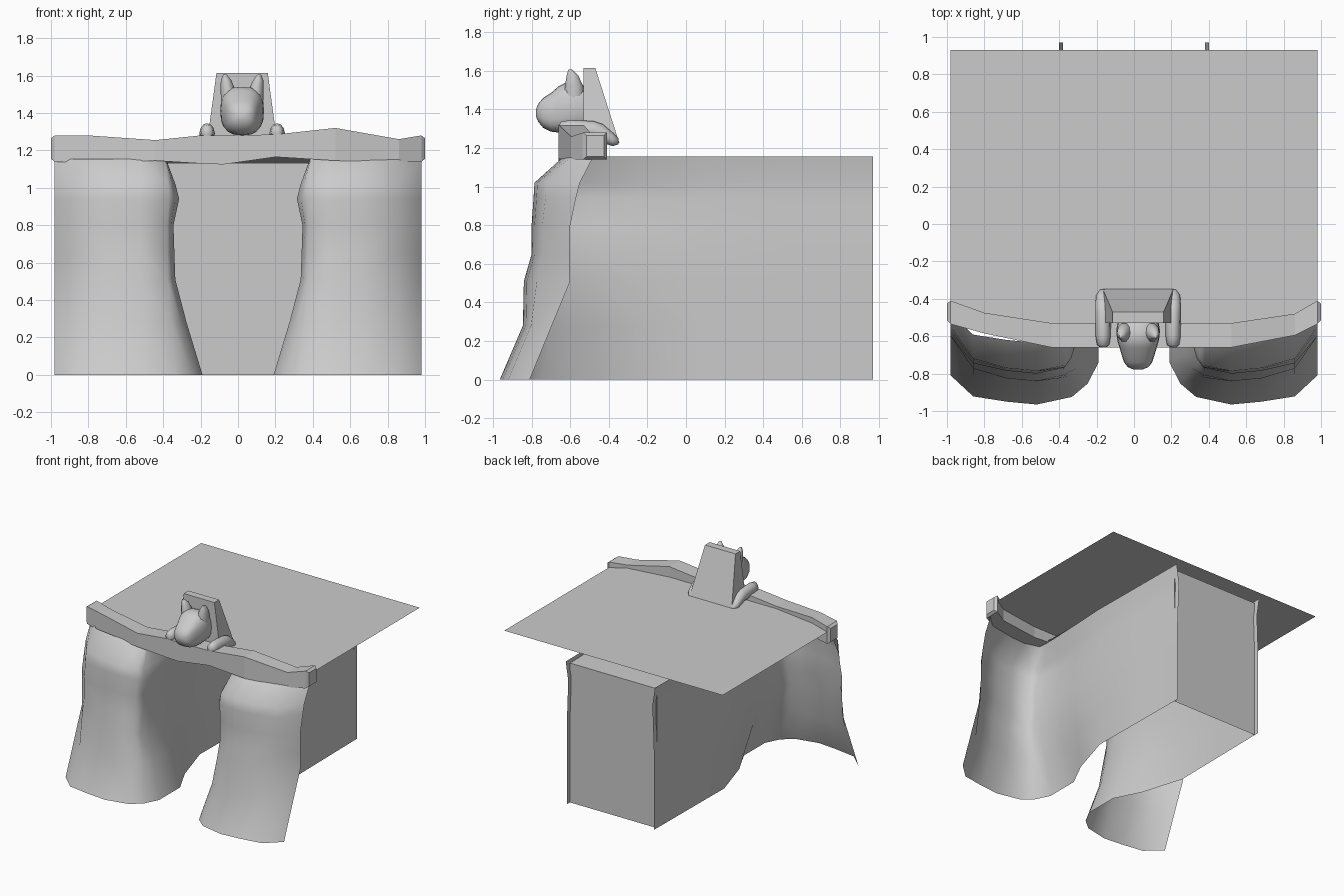
import bpy, bmesh, math
from mathutils import Vector

if "Cube" in bpy.data.objects:
    bpy.data.objects.remove(bpy.data.objects["Cube"])

CX = 0.022  # the statue sits slightly right of centre


def make(name, verts, faces, smooth=None):
    me = bpy.data.meshes.new(name)
    me.from_pydata([Vector(v) for v in verts], [], faces)
    bm = bmesh.new()
    bm.from_mesh(me)
    bmesh.ops.recalc_face_normals(bm, faces=bm.faces)
    bm.to_mesh(me)
    bm.free()
    ob = bpy.data.objects.new(name, me)
    bpy.context.collection.objects.link(ob)
    if smooth:
        bpy.context.view_layer.objects.active = ob
        ob.select_set(True)
        bpy.ops.object.shade_smooth_by_angle(angle=math.radians(smooth))
        ob.select_set(False)
    return ob


def loft(name, rows, closed=False, caps=False, smooth=None):
    n = len(rows[0])
    verts = [p for r in rows for p in r]
    faces = []
    for i in range(len(rows) - 1):
        for j in range(n if closed else n - 1):
            k = (j + 1) % n
            faces.append((i * n + j, i * n + k, (i + 1) * n + k, (i + 1) * n + j))
    if caps:
        faces += [tuple(range(n)), tuple(range((len(rows) - 1) * n, len(rows) * n))]
    return make(name, verts, faces, smooth)


def sheet_row(s, z, xi, yi, yf, yo, xb):
    # plan curve: straight corridor wall, inner bend, bulging front, outer edge
    xc = 0.275 + 0.3 * xi
    pts = [(xb, 0.97), (xb + 0.005, 0.5), (xb + 0.01, 0.08),
           (xb + (xi - xb) * 0.47, -0.26), (xi, -0.47), (xi, yi),
           (xi * 0.6 + xc * 0.4, yi * 0.5 + yf * 0.5), (xc, yf * 0.82 + yi * 0.18),
           (0.52, yf), (0.68, yf + 0.015), (0.86, yf * 0.72 + yo * 0.28), (0.98, yo)]
    return [(s * x, y, z) for x, y in pts]


# flaring corridor walls that wrap around into the front legs
wall_rows = [  # z, inner x, inner y, front y, outer-edge y, rear x
    (0.0, 0.19, -0.74, -0.965, -0.81, 0.39),
    (0.28, 0.275, -0.70, -0.845, -0.695, 0.39),
    (0.51, 0.335, -0.66, -0.84, -0.60, 0.39),
    (0.65, 0.34, -0.63, -0.80, -0.60, 0.39),
    (0.80, 0.345, -0.63, -0.80, -0.60, 0.385),
    (0.94, 0.315, -0.65, -0.79, -0.57, 0.38),
    (1.02, 0.335, -0.63, -0.785, -0.55, 0.38),
    (1.155, 0.385, -0.56, -0.635, -0.48, 0.40)]
for side, s in (("left", -1), ("right", 1)):
    loft(f"{side}_wall", [sheet_row(s, *r) for r in wall_rows], smooth=62)

# flat panels: rear wall, gently sloping corridor ceiling, roof
quad = [(0, 1, 2, 3)]
make("rear_wall", [(-.39, .93, 0), (.39, .93, 0), (.39, .93, 1.13), (-.39, .93, 1.13)], quad)
make("ceiling", [(-.39, -.56, 1.165), (.39, -.56, 1.165), (.39, .93, 1.13), (-.39, .93, 1.13)], quad)
roof_edge = [(-.98, -.43), (-.8, -.49), (-.44, -.55), (.53, -.55), (.86, -.50), (.98, -.43),
             (.98, .93), (-.98, .93)]
make("roof", [(x, y, 1.235) for x, y in roof_edge], [tuple(range(8))])

# uneven curved lintel beam
beam = [  # x, front y, rear y, bottom z, top z
    (-1.0, -.515, -.425, 1.155, 1.265), (-.98, -.535, -.41, 1.14, 1.28),
    (-.80, -.585, -.475, 1.13, 1.28), (-.44, -.66, -.53, 1.145, 1.255),
    (-.20, -.66, -.53, 1.13, 1.28), (-.08, -.66, -.53, 1.125, 1.28),
    (.20, -.66, -.53, 1.165, 1.285), (.52, -.66, -.53, 1.145, 1.32),
    (.86, -.595, -.48, 1.14, 1.26), (.98, -.535, -.41, 1.14, 1.28),
    (1.0, -.515, -.425, 1.155, 1.265)]
loft("lintel", [[(x, f, b), (x, r, b), (x, r, t), (x, f, t)] for x, f, r, b, t in beam],
     closed=True, caps=True)


def rect(hx, y0, y1, z):
    return [(CX - hx, y0, z), (CX + hx, y0, z), (CX + hx, y1, z), (CX - hx, y1, z)]


# tapered slab behind the animal head
loft("back_slab", [rect(.19, -.53, -.345, 1.225), rect(.137, -.53, -.47, 1.615)],
     closed=True, caps=True)

# animal head: squarish oval rings from nose to neck
head = [  # y, bottom z, top z, half width
    (-.778, 1.365, 1.40, .025), (-.765, 1.335, 1.43, .055), (-.74, 1.305, 1.46, .075),
    (-.70, 1.285, 1.485, .088), (-.66, 1.28, 1.52, .10), (-.62, 1.28, 1.54, .112),
    (-.57, 1.285, 1.54, .117), (-.525, 1.29, 1.52, .11)]
N = 20


def soft(v):
    return math.copysign(abs(v) ** 0.75, v)


rings = []
for y, b, t, w in head:
    ring = []
    for i in range(N):
        a = 2 * math.pi * i / N
        ring.append((CX + w * soft(math.cos(a)), y,
                     (b + t) / 2 + (t - b) / 2 * soft(math.sin(a))))
    rings.append(ring)
loft("head", rings, closed=True, caps=True, smooth=50)

# ears and forelegs, one of each per side
for side, s in (("left", -1), ("right", 1)):
    ear = []
    for z, rx, ry, dx, y in ((1.44, .045, .055, .067, -.58), (1.52, .04, .05, .075, -.58),
                             (1.575, .028, .032, .086, -.588), (1.607, .009, .01, .092, -.60)):
        ear.append([(CX + s * dx + rx * math.cos(k * math.pi / 5),
                     y + ry * math.sin(k * math.pi / 5), z) for k in range(10)])
    loft(f"{side}_ear", ear, closed=True, caps=True, smooth=60)

    # foreleg: rounded bar arching back and down to the roof
    leg = []
    for y, z, r, h in ((-.66, 1.295, .015, .02), (-.645, 1.295, .033, .042),
                       (-.60, 1.295, .04, .05), (-.48, 1.29, .042, .05),
                       (-.43, 1.275, .042, .048), (-.38, 1.245, .037, .035),
                       (-.35, 1.235, .015, .015)):
        leg.append([(CX + s * .187 + r * math.cos(k * math.pi / 6),
                     y, z + h * math.sin(k * math.pi / 6)) for k in range(12)])
    loft(f"{side}_foreleg", leg, closed=True, caps=True, smooth=60)
